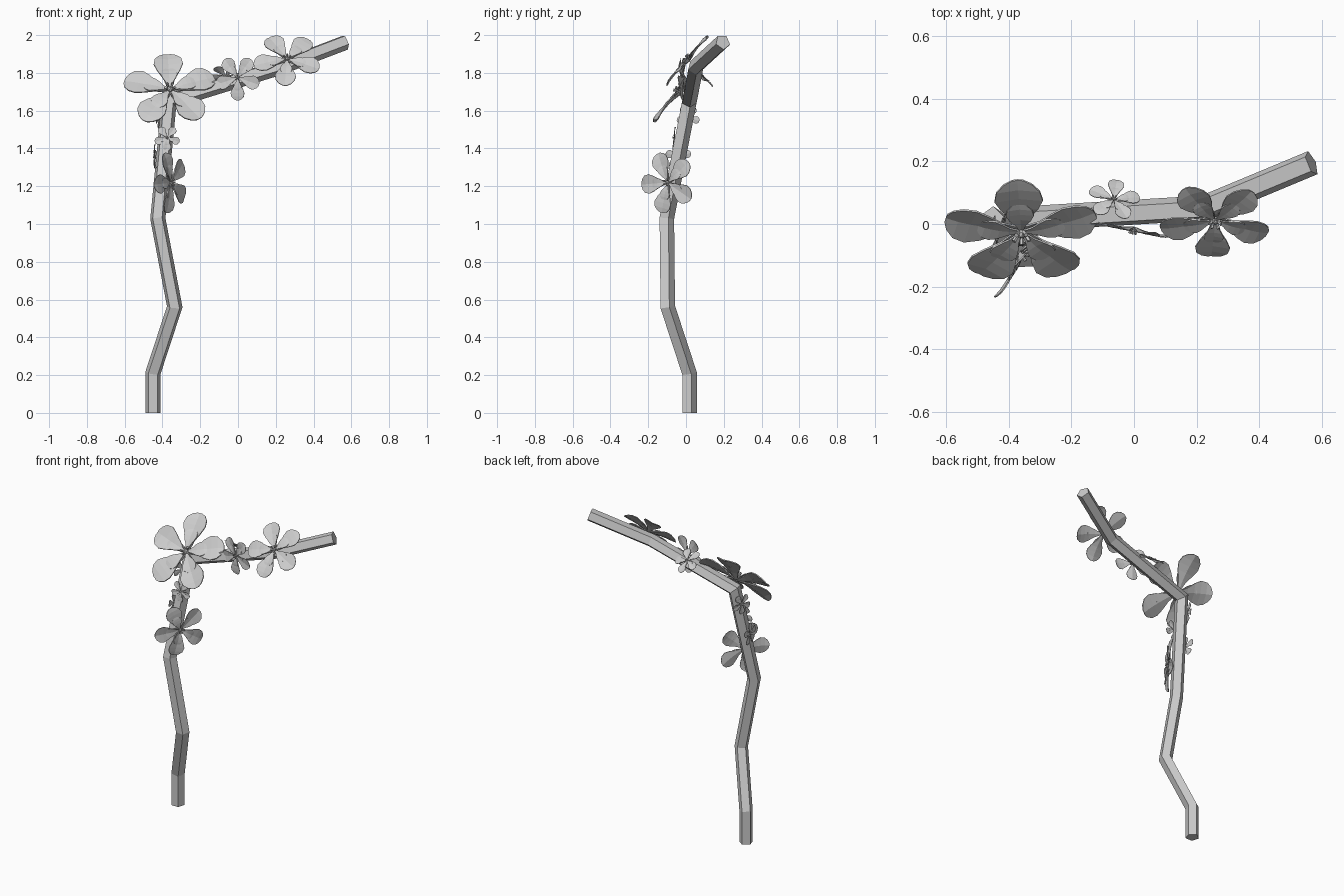
import bpy, bmesh, math
from mathutils import Vector, Matrix

if "Cube" in bpy.data.objects:
    bpy.data.objects.remove(bpy.data.objects["Cube"], do_unlink=True)

# One plain grey for everything
grey = bpy.data.materials.new("plain_grey")
grey.use_nodes = True
colour = (0.6, 0.6, 0.6, 1)
grey.diffuse_color = colour
grey.node_tree.nodes["Principled BSDF"].inputs["Base Color"].default_value = colour


def finish(bm, name):
    bmesh.ops.recalc_face_normals(bm, faces=bm.faces)
    mesh = bpy.data.meshes.new(name)
    bm.to_mesh(mesh)
    bm.free()
    mesh.materials.append(grey)
    obj = bpy.data.objects.new(name, mesh)
    bpy.context.collection.objects.link(obj)
    return obj


# Branch: a five-sided bar swept along a bent path with mitred joints
def sweep(name, path, radius, sides=5):
    path = [Vector(p) for p in path]
    dirs = [(b - a).normalized() for a, b in zip(path, path[1:])]
    ring = []
    for i in range(sides):
        a = math.pi / 2 + math.tau * i / sides
        ring.append(path[0] + radius * Vector((math.cos(a), math.sin(a), 0)))
    bm = bmesh.new()
    rows = [[bm.verts.new(p) for p in ring]]
    for i, d in enumerate(dirs):
        plane = d + dirs[min(i + 1, len(dirs) - 1)]
        ring = [p + d * ((path[i + 1] - p).dot(plane) / d.dot(plane)) for p in ring]
        rows.append([bm.verts.new(p) for p in ring])
    for a, b in zip(rows, rows[1:]):
        for i in range(sides):
            j = (i + 1) % sides
            bm.faces.new((a[i], a[j], b[j], b[i]))
    bm.faces.new(rows[0])
    bm.faces.new(rows[-1])
    return finish(bm, name)


sweep("branch", [(-0.45, 0.015, 0), (-0.45, 0.015, 0.21), (-0.335, -0.1, 0.56),
                 (-0.425, -0.105, 1.03), (-0.365, 0.015, 1.65),
                 (0.22, 0.05, 1.83), (0.568, 0.195, 1.963)], 0.042)

# Petal outline: distance along, half width, lift
PETAL = [(0.03, 0.03, 0.0), (0.3, 0.12, 0.05), (0.5, 0.24, 0.07), (0.68, 0.31, 0.07),
         (0.84, 0.28, 0.06), (0.95, 0.18, 0.04), (1.0, 0.07, 0.03)]


def add_petal(bm, matrix):
    rows = []
    for along, half, lift in PETAL:
        rows.append([bm.verts.new(matrix @ Vector((along, s * half, lift + abs(s) * half * 0.15)))
                     for s in (-1, 0, 1)])
    for a, b in zip(rows, rows[1:]):
        for i in range(2):
            bm.faces.new((a[i], b[i], b[i + 1], a[i + 1]))


def flower(name, centre, normal, radius, turn):
    n = Vector(normal).normalized()
    v = (Vector((0, 0, 1)) - n * n.z).normalized()
    u = v.cross(n)
    frame = (Matrix.Translation(centre) @ Matrix((u, v, n)).transposed().to_4x4()
             @ Matrix.Scale(radius, 4))
    # Two layers of five petals
    for layer, size, height in (("outer_petals", 1, 0), ("inner_petals", 0.58, 0.05)):
        bm = bmesh.new()
        for k in range(5):
            spin = Matrix.Rotation(math.radians(turn + 72 * k), 4, "Z")
            add_petal(bm, frame @ Matrix.Translation((0, 0, height)) @ spin @ Matrix.Scale(size, 4))
        obj = finish(bm, name + "_" + layer)
        solid = obj.modifiers.new("thickness", "SOLIDIFY")
        solid.thickness = 0.025 * radius
        solid.offset = 0
    # Centre bud with a ring of short stamens
    bm = bmesh.new()
    bmesh.ops.create_icosphere(bm, subdivisions=1, radius=0.07,
                               matrix=frame @ Matrix.Translation((0, 0, 0.08)))
    for k in range(5):
        lean = (Matrix.Rotation(math.radians(turn + 36 + 72 * k), 4, "Z")
                @ Matrix.Rotation(math.radians(30), 4, "Y"))
        bmesh.ops.create_cone(bm, cap_ends=True, segments=5, radius1=0.015, radius2=0.03,
                              depth=0.16, matrix=frame @ lean @ Matrix.Translation((0, 0, 0.13)))
    finish(bm, name + "_centre")


flower("elbow_flower", (-0.36, -0.015, 1.7), (0, -0.76, 0.65), 0.25, 93)
flower("tip_flower", (0.26, 0.02, 1.865), (0, -0.76, 0.65), 0.18, 122)
flower("middle_flower", (0, -0.01, 1.775), (-0.2, -1, 0), 0.12, 270)
flower("back_flower", (-0.065, 0.075, 1.78), (0.1, 0.65, 0.75), 0.085, 270)
flower("stem_flower", (-0.365, -0.09, 1.22), (0.85, -0.52, 0), 0.165, 112)
flower("front_blossom", (-0.375, -0.058, 1.455), (0, -1, 0.1), 0.068, 126)
flower("right_blossom", (-0.435, -0.04, 1.355), (-1, -0.1, 0), 0.07, 90)
flower("upper_blossom", (-0.412, 0.01, 1.565), (-0.9, 0.3, 0), 0.065, 126)
